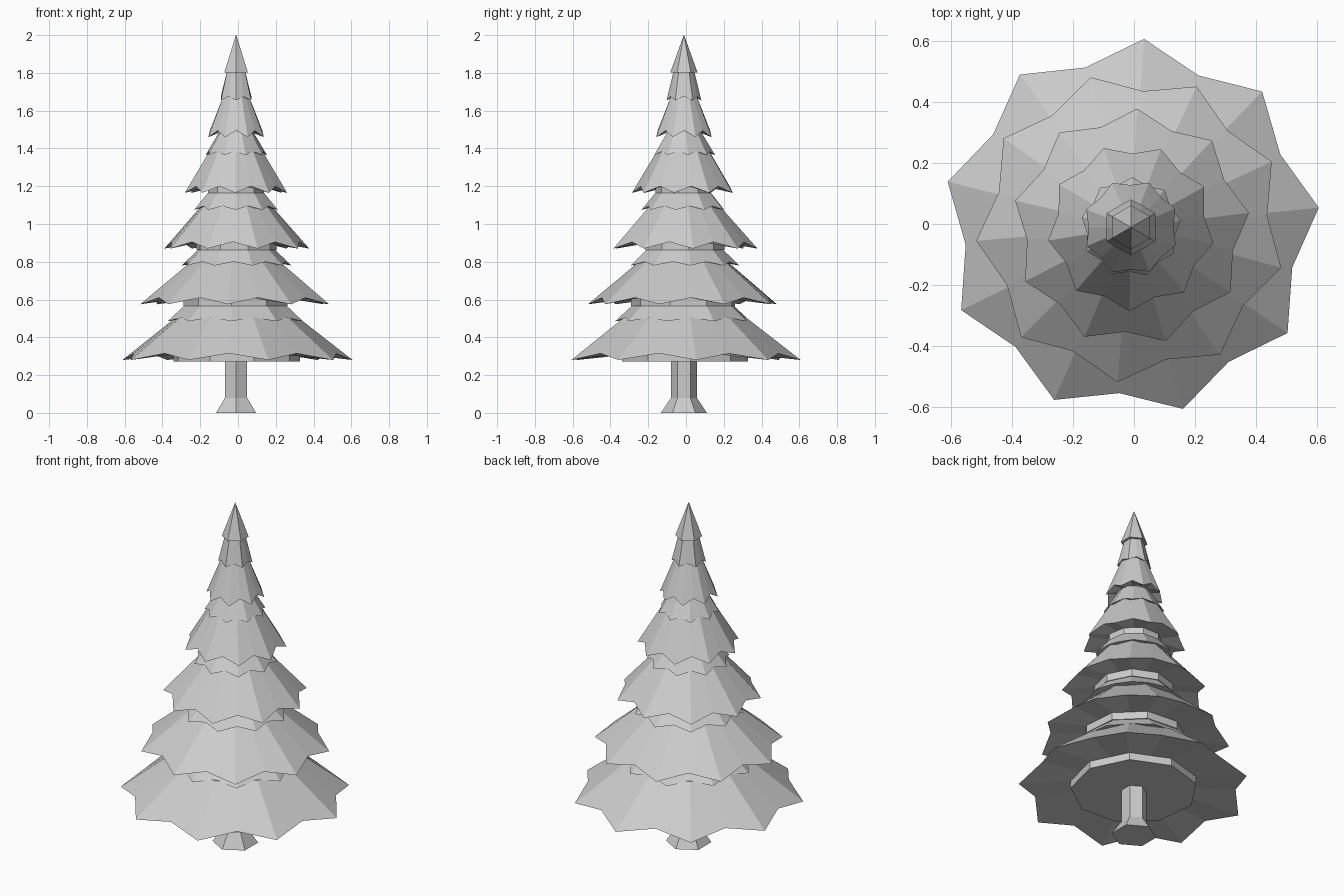
import bpy, math
from math import cos, sin, radians

cube = bpy.data.objects.get("Cube")
if cube:
    bpy.data.objects.remove(cube)

CX, CY = -0.01, -0.011

grey = bpy.data.materials.new("light_grey")
grey.use_nodes = True
grey.diffuse_color = (0.6, 0.6, 0.6, 1)
grey.node_tree.nodes["Principled BSDF"].inputs["Base Color"].default_value = (0.6, 0.6, 0.6, 1)


def loft(name, rings):
    """Join rings of equal point count with quads and cap both ends."""
    n = len(rings[0])
    verts = [p for ring in rings for p in ring]
    faces = [(k * n + i, k * n + (i + 1) % n, (k + 1) * n + (i + 1) % n, (k + 1) * n + i)
             for k in range(len(rings) - 1) for i in range(n)]
    last = (len(rings) - 1) * n
    faces.append(tuple(reversed(range(n))))
    faces.append(tuple(range(last, last + n)))
    mesh = bpy.data.meshes.new(name)
    mesh.from_pydata(verts, [], faces)
    mesh.materials.append(grey)
    mesh.update()
    obj = bpy.data.objects.new(name, mesh)
    bpy.context.collection.objects.link(obj)
    return obj


def star(points, phase, tip_r, tip_z, dip_r, dip_z):
    """Ring that alternates between low outer tips and higher inner dips."""
    ring = []
    for i in range(points * 2):
        a = radians(phase) + math.pi * i / points
        r, z = (dip_r, dip_z) if i % 2 else (tip_r, tip_z)
        ring.append((CX + r * cos(a), CY + r * sin(a), z))
    return ring


def circle(points, phase, r, z):
    return star(points, phase, r, z, r * cos(math.pi / points), z)


def skirt(name, points, phase, rim_r, rim_z, top_r, top_z, lift, base_r, base_z):
    """Drooping branch layer with a jagged rim and a flat plate beneath."""
    return loft(name, [
        circle(points, phase, base_r, base_z),
        circle(points, phase, base_r, rim_z + lift),
        star(points, phase, rim_r, rim_z, rim_r * 0.88, rim_z + lift),
        circle(points, phase, top_r, top_z)])


# Trunk with a flared foot
def hexagon(r, z):
    return [(CX + r * cos(radians(30 + 60 * i)), CY + r * sin(radians(30 + 60 * i)), z)
            for i in range(6)]


loft("trunk", [hexagon(0.122, 0), hexagon(0.068, 0.08), hexagon(0.068, 0.4)])

# Branch layers: points, phase, rim radius, rim height, shoulder radius
layers = [(9, 86, 0.62, 0.28, 0.33),
          (9, 65, 0.51, 0.575, 0.24),
          (9, 87, 0.39, 0.87, 0.19),
          (9, 69, 0.275, 1.165, 0.14),
          (8, 68, 0.158, 1.46, 0.07)]
for i, (points, phase, r, z, shoulder) in enumerate(layers):
    skirt(f"branch_layer_{i + 1}", points, phase, r, z, shoulder, z + 0.225,
          0.035, r * 0.55, z - 0.008)

# Short collars that overlap the shoulder of each layer
collars = [(9, 66, 0.365, 0.485, 0.24, 0.60),
           (9, 87, 0.295, 0.78, 0.18, 0.89),
           (9, 69, 0.225, 1.075, 0.13, 1.19),
           (9, 88, 0.165, 1.365, 0.09, 1.49),
           (6, 90, 0.092, 1.655, 0.052, 1.82)]
for i, (points, phase, r, z, top_r, top_z) in enumerate(collars):
    skirt(f"collar_{i + 1}", points, phase, r, z, top_r, top_z, 0.02, r * 0.7, z + 0.01)

# Pointed crown
loft("crown", [hexagon(0.072, 1.803), hexagon(0.001, 2.0)])
